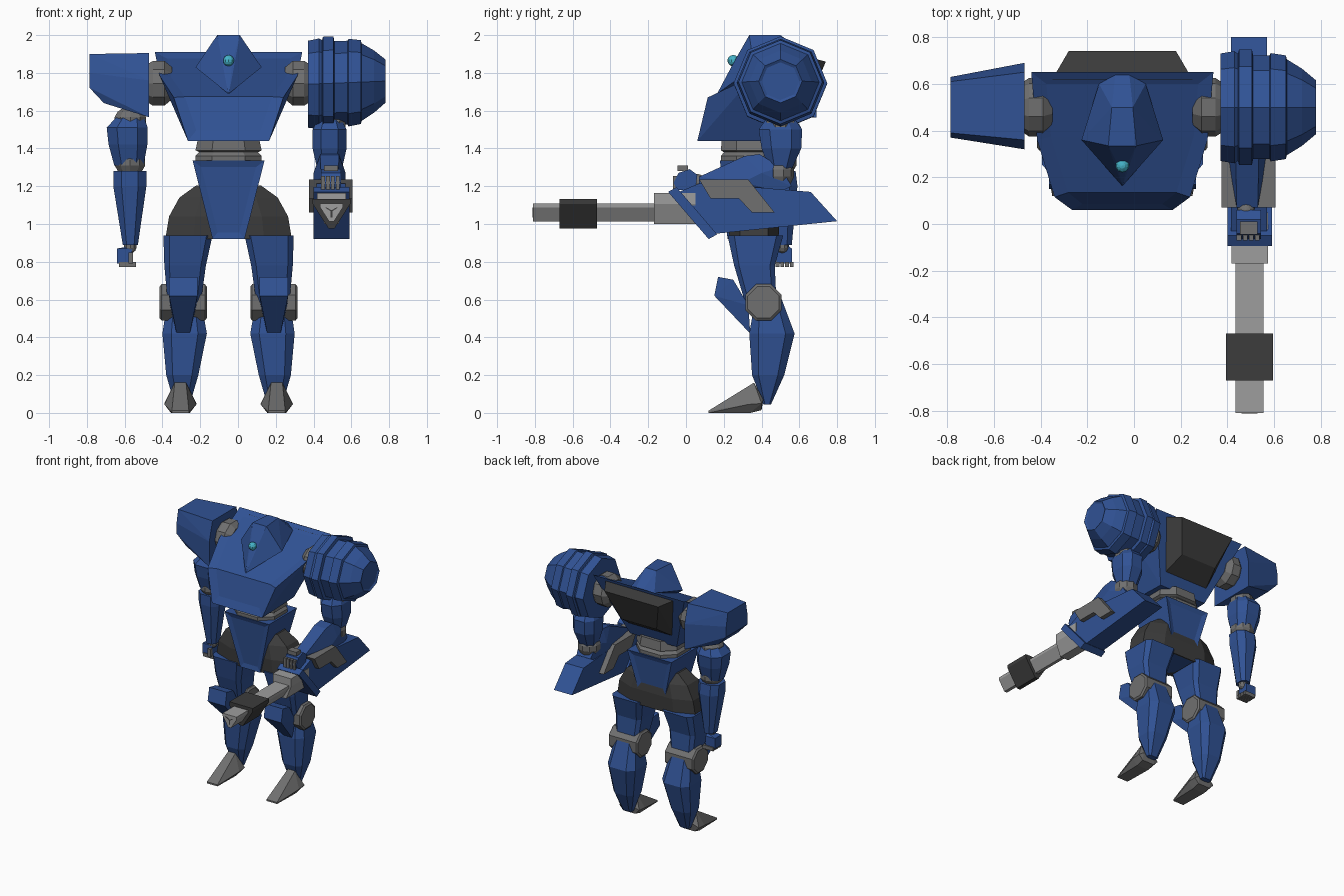
import bpy, bmesh, math
from mathutils import Vector

if "Cube" in bpy.data.objects:
    bpy.data.objects.remove(bpy.data.objects["Cube"])

CX = -0.05  # body centre line


def material(name, col):
    m = bpy.data.materials.new(name)
    m.diffuse_color = (*col, 1)
    m.use_nodes = True
    m.node_tree.nodes["Principled BSDF"].inputs["Base Color"].default_value = m.diffuse_color
    return m


BLUE = material("blue armour", (0.03, 0.085, 0.30))
GREY = material("joint grey", (0.16, 0.16, 0.16))
LIGHT = material("barrel grey", (0.34, 0.34, 0.34))
DARK = material("dark grey", (0.045, 0.045, 0.045))
CYAN = material("cyan lens", (0.06, 0.45, 0.58))


def finish(bm, name, mat):
    bmesh.ops.recalc_face_normals(bm, faces=bm.faces)
    me = bpy.data.meshes.new(name)
    bm.to_mesh(me)
    bm.free()
    me.materials.append(mat)
    ob = bpy.data.objects.new(name, me)
    bpy.context.collection.objects.link(ob)
    return ob


def hull(name, pts, mat, inset=None):
    """Convex block; inset = (face rule, thickness, depth) for a panel."""
    bm = bmesh.new()
    for p in pts:
        bm.verts.new(p)
    res = bmesh.ops.convex_hull(bm, input=bm.verts)
    bmesh.ops.delete(bm, geom=[g for g in set(res["geom_interior"] + res["geom_unused"])
                               if isinstance(g, bmesh.types.BMVert)], context='VERTS')
    bmesh.ops.dissolve_limit(bm, angle_limit=0.03, verts=bm.verts, edges=bm.edges)
    if inset:
        bmesh.ops.recalc_face_normals(bm, faces=bm.faces)
        bm.normal_update()
        bmesh.ops.inset_region(bm, faces=[f for f in bm.faces if inset[0](f.normal)],
                               thickness=inset[1], depth=inset[2], use_even_offset=True)
    return finish(bm, name, mat)


def loft(name, rings, mat):
    bm = bmesh.new()
    vs = [[bm.verts.new(p) for p in r] for r in rings]
    n = len(vs[0])
    for a, b in zip(vs, vs[1:]):
        for i in range(n):
            bm.faces.new((a[i], a[(i + 1) % n], b[(i + 1) % n], b[i]))
    bm.faces.new(vs[0])
    bm.faces.new(vs[-1])
    return finish(bm, name, mat)


def sym(pts):
    """Mirror (offset, y, z) points about the body centre line."""
    return [(CX + s * x, y, z) for x, y, z in pts for s in (1, -1)]


def rect(z, x0, x1, y0, y1, c=0.25):
    """Horizontal rectangle with cut corners."""
    cx, cy = (x1 - x0) * c, (y1 - y0) * c
    return [(x0 + cx, y0, z), (x1 - cx, y0, z), (x1, y0 + cy, z), (x1, y1 - cy, z),
            (x1 - cx, y1, z), (x0 + cx, y1, z), (x0, y1 - cy, z), (x0, y0 + cy, z)]


def disc(x, r, cy, cz, n=8, turn=0.0):
    """Ring of points around an axis along x."""
    return [(x, cy + r * math.cos(turn + math.tau * i / n),
             cz + r * math.sin(turn + math.tau * i / n)) for i in range(n)]


def prism(name, prof, x0, x1, mat):
    """(y, z) profile pushed along x."""
    return loft(name, [[(x, y, z) for y, z in prof] for x in (x0, x1)], mat)


def box(name, x0, x1, y0, y1, z0, z1, mat):
    return prism(name, [(y0, z0), (y1, z0), (y1, z1), (y0, z1)], x0, x1, mat)


def ball(name, c, r, mat, scale_z=1.0):
    bm = bmesh.new()
    bmesh.ops.create_uvsphere(bm, u_segments=10, v_segments=7, radius=r)
    for v in bm.verts:
        v.co = Vector((v.co.x, v.co.y, v.co.z * scale_z)) + Vector(c)
    return finish(bm, name, mat)


# Torso with stepped chest panel, and the back pack
hull("torso", sym([(.215, .06, 1.44), (.2, .47, 1.44), (.29, .115, 1.67),
                   (.365, .36, 1.785), (.39, .65, 1.91)]), BLUE,
     (lambda n: n.y < -.8 or n.z > .7, .06, -.012))
hull("back_pack", sym([(.30, .62, 1.89), (.23, .74, 1.86), (.15, .645, 1.63),
                       (.19, .48, 1.52)]), DARK)

# Head wedge and eye
hull("head", sym([(.03, .64, 1.9), (.045, .5, 2.0), (.06, .335, 2.0), (.175, .36, 1.83),
                  (.02, .255, 1.86), (.002, .165, 1.69), (.1, .6, 1.88)]), BLUE)
ball("eye", (CX, .25, 1.865), .03, CYAN)

# Waist rings, abdomen and hips
loft("waist", [rect(1.46, CX - .16, CX + .16, .19, .5), rect(1.39, CX - .175, CX + .175, .185, .51),
               rect(1.38, CX - .155, CX + .155, .2, .49), rect(1.36, CX - .175, CX + .175, .185, .51),
               rect(1.33, CX - .175, CX + .175, .185, .51)], GREY)
hull("abdomen", sym([(.19, .18, 1.335), (.19, .52, 1.335), (.085, .22, .92), (.085, .48, .92)]),
     BLUE, (lambda n: abs(n.y) > .7, .035, -.01))
loft("hips", [rect(z, CX - x, CX + x, .36 - y, .36 + y, .22) for z, x, y in
              [(.92, .335, .13), (1.04, .315, .135), (1.14, .26, .12), (1.205, .17, .09)]], DARK)

# Legs
for s, side in ((-1, "left"), (1, "right")):
    def leg(name, rows, mat, c):
        rings = [rect(z, *sorted((CX + s * a, CX + s * b)), y0, y1, c) for z, a, b, y0, y1 in rows]
        loft(side + name, rings, mat)

    leg("_thigh", [(.94, .085, .345, .22, .515), (.78, .12, .34, .255, .47),
                   (.56, .15, .32, .32, .48)], BLUE, .12)
    leg("_shin", [(.62, .15, .32, .37, .5), (.42, .115, .35, .335, .575),
                  (.2, .16, .33, .35, .52), (.045, .205, .285, .41, .45)], BLUE, .2)
    kx = CX + s * .24
    loft(side + "_knee_joint", [disc(kx + d, r, .41, .585, 8, math.pi / 8) for d, r in
                                [(-.125, .09), (-.115, .104), (.115, .104), (.125, .09)]], GREY)
    hull(side + "_knee_guard", [(kx + d * w, y, z) for d in (1, -1) for w, y, z in
         [(.075, .17, .72), (.075, .25, .705), (.075, .15, .62), (.07, .33, .57),
          (.035, .34, .42)]], BLUE)
    fx = CX + s * .255
    hull(side + "_foot", [(fx + d * w, y, z) for d in (1, -1) for w, y, z in
         [(.045, .12, 0), (.045, .12, .012), (.05, .34, 0), (.085, .33, .045), (.085, .40, .05),
          (.03, .36, .16), (.05, .41, .07), (.05, .40, .015)]], GREY)
    # Shoulder axle
    a = CX + s * .30
    loft(side + "_shoulder_axle", [disc(a + s * d, r, .5, 1.745, 10) for d, r in
                                   [(0, .09), (.04, .125), (.10, .125), (.13, .105), (.2, .105)]], GREY)

# Left pauldron and hanging arm
hull("left_pauldron", [(x, y, z) for x, yy, pz in
     [(-.47, ((.32, .69), (.36, .65)), (1.565, 1.76, 1.905)),
      (-.785, ((.37, .63), (.39, .61)), (1.72, 1.80, 1.90))]
     for (y, z) in [(yy[0][0], pz[0]), (yy[0][1], pz[0]), (yy[0][0], pz[1]), (yy[0][1], pz[1]),
                    (yy[1][0], pz[2]), (yy[1][1], pz[2])]]
     + [(-.71, .38, 1.64), (-.71, .62, 1.64)], BLUE)
ball("left_shoulder_ball", (-.57, .5, 1.55), .09, GREY, .8)
loft("left_upper_arm", [rect(1.57, -.64, -.5, .43, .57), rect(1.51, -.695, -.478, .39, .61),
                        rect(1.42, -.685, -.48, .40, .60), rect(1.31, -.655, -.50, .43, .57)], BLUE)
ball("left_elbow", (-.572, .5, 1.325), .087, GREY, .8)
loft("left_forearm", [rect(1.28, -.66, -.485, .42, .58), rect(1.2, -.66, -.485, .42, .59),
                      rect(.89, -.61, -.53, .46, .56)], BLUE)
ball("left_wrist", (-.57, .51, .88), .035, GREY)
hull("left_hand", [(x, y, z) for x in (-.64, -.56) for y, z in
     [(.48, .79), (.56, .79), (.56, .87), (.48, .87)]] + [(-.56, .5, .885), (-.56, .54, .885)], BLUE)
for i in range(4):
    y = .475 + i * .025
    box("left_finger", -.63, -.54, y, y + .019, .772, .80, GREY)
box("left_thumb", -.58, -.555, .455, .48, .79, .85, GREY)

# Right layered pauldron
loft("right_pauldron", [disc(x, r, .5, 1.74 + (x - .37) * .04) for x, r in
     [(.37, .23), (.43, .24), (.445, .23), (.45, .248), (.505, .248), (.51, .222), (.58, .222),
      (.585, .232), (.65, .222), (.655, .205), (.72, .165), (.78, .115), (.772, .10)]], BLUE)

# Right arm bent forward
ball("right_shoulder_ball", (.485, .5, 1.53), .09, GREY, .8)
loft("right_upper_arm", [rect(1.55, .42, .55, .42, .58), rect(1.5, .395, .575, .385, .615),
                         rect(1.40, .395, .575, .40, .61), rect(1.29, .42, .55, .44, .56)], BLUE)
ball("right_elbow", (.485, .49, 1.27), .085, GREY)
hull("right_forearm", [(.485 + d * w, y, z) for d in (1, -1) for w, y, z in
     [(.06, .56, 1.2), (.07, .50, 1.30), (.05, .39, 1.37), (.05, .31, 1.36), (.085, .40, 1.27),
      (.085, .3, 1.22), (.045, .07, 1.25), (.045, .07, 1.18), (.06, .5, 1.17)]], BLUE)
ball("right_wrist", (.48, .06, 1.225), .04, GREY)
hull("right_hand", [(x, y, z) for x in (.44, .545) for y, z in
     [(-.05, 1.18), (.05, 1.18), (.06, 1.26), (.02, 1.29), (-.04, 1.27), (-.065, 1.22)]], BLUE)
for i in range(4):
    x = .44 + i * .026
    box("right_finger", x, x + .02, -.07, -.03, 1.18, 1.255, GREY)
box("right_thumb", .455, .53, -.045, .01, 1.28, 1.31, GREY)

# Weapon body, front flange and side bracket
prism("weapon_body", [(-.05, 1.165), (.07, 1.215), (.30, 1.2), (.66, 1.17), (.80, 1.015),
                      (.17, .95), (.12, .95)], .415, .57, BLUE)
prism("weapon_flange", [(-.095, 1.17), (-.05, 1.195), (.165, .945), (.12, .92)], .40, .59, BLUE)
prism("weapon_bracket", [(.07, 1.235), (.33, 1.235), (.47, 1.06), (.35, 1.06), (.28, 1.135),
                         (.13, 1.135)], .375, .605, GREY)


# Downward-pointing triangular barrel parts: (half width, top, bottom, corner cut)
def tri(name, y0, y1, w, top, bot, cut, mat):
    sec = [(-w, top), (w, top), (w, top - cut), (cut * .6, bot), (-cut * .6, bot), (-w, top - cut)]
    return loft(name, [[(.495 + x, y, z) for x, z in sec] for y in (y0, y1)], mat)


tri("barrel_collar", -.17, .05, .078, 1.165, 1.0, .06, LIGHT)
tri("barrel", -.81, -.15, .06, 1.108, 1.012, .02, LIGHT)
tri("barrel_sleeve", -.67, -.47, .10, 1.132, .975, .025, DARK)
for k in range(3):  # spokes in the muzzle
    a = math.radians(90 + 120 * k + 60)
    tip = (.495 + .035 * math.cos(a), 1.07 + .035 * math.sin(a))
    hull("muzzle_spoke", [(x, y, z) for y in (-.812, -.80) for x, z in
         [(.49, 1.07), (.50, 1.07), (.495, 1.064), (tip[0] - .004, tip[1]), (tip[0] + .004, tip[1])]], DARK)
